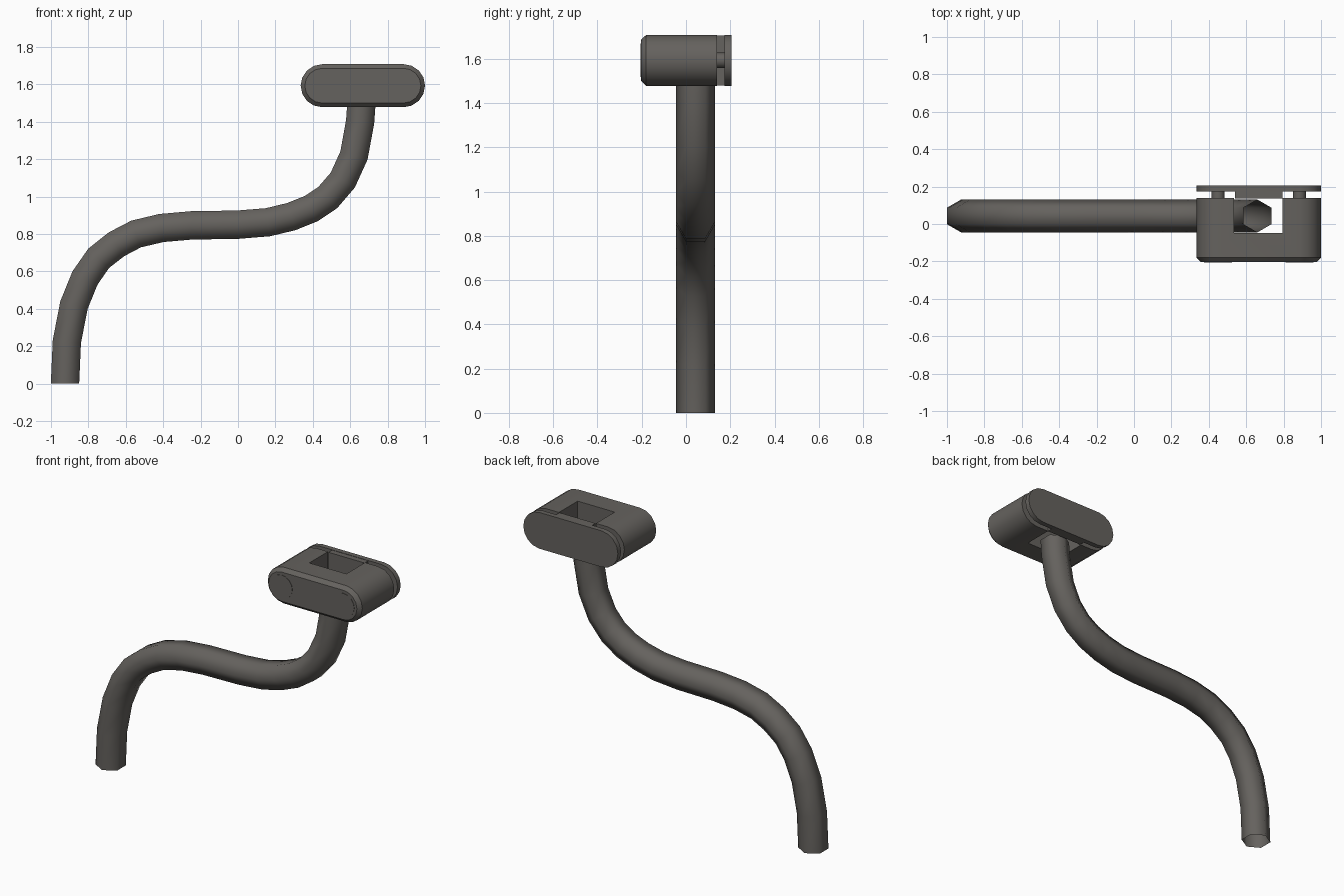
import bpy, bmesh, math
from mathutils import Vector

if "Cube" in bpy.data.objects:
    bpy.data.objects.remove(bpy.data.objects["Cube"])

grey = bpy.data.materials.new("warm dark grey")
grey.diffuse_color = (0.13, 0.122, 0.112, 1)
grey.use_nodes = True
grey.node_tree.nodes["Principled BSDF"].inputs["Base Color"].default_value = grey.diffuse_color

ZC, XL, XR = 1.593, 0.45, 0.885   # clamp axis height and end centres


def finish(name, bm, angle):
    bmesh.ops.recalc_face_normals(bm, faces=bm.faces)
    me = bpy.data.meshes.new(name)
    bm.to_mesh(me)
    bm.free()
    ob = bpy.data.objects.new(name, me)
    bpy.context.collection.objects.link(ob)
    me.materials.append(grey)
    smooth(ob, angle)
    return ob


def smooth(ob, angle):
    bpy.ops.object.select_all(action='DESELECT')
    ob.select_set(True)
    bpy.context.view_layer.objects.active = ob
    bpy.ops.object.shade_smooth_by_angle(angle=math.radians(angle))


def loft(name, rings, caps, angle):
    bm = bmesh.new()
    vs = [[bm.verts.new(p) for p in r] for r in rings]
    n = len(vs[0])
    for a, b in zip(vs, vs[1:]):
        for i in range(n):
            bm.faces.new((a[i], a[(i + 1) % n], b[(i + 1) % n], b[i]))
    if caps:
        bm.faces.new(vs[0])
        bm.faces.new(vs[-1])
    return finish(name, bm, angle)


def stadium(y, r, seg=8):
    pts = []
    for cx, start in ((XR, -90), (XL, 90)):
        for i in range(seg + 1):
            a = math.radians(start + 180 * i / seg)
            pts.append((cx + r * math.cos(a), y, ZC + r * math.sin(a)))
    return pts


def disc(x, y, r, n):
    return [(x + r * math.cos(math.tau * i / n), y, ZC + r * math.sin(math.tau * i / n))
            for i in range(n)]


def box(name, x0, x1, y0, y1, z0, z1):
    return loft(name, [[(x0, y0, z), (x1, y0, z), (x1, y1, z), (x0, y1, z)]
                       for z in (z0, z1)], True, 30)


# S-bent open hexagonal tube
path = [(-.925, 0), (-.915, .225), (-.877, .42), (-.818, .565), (-.745, .67),
        (-.65, .745), (-.545, .80), (-.41, .832), (-.25, .846), (0, .85),
        (.16, .863), (.285, .893), (.39, .935), (.48, .995), (.56, 1.088),
        (.62, 1.22), (.653, 1.4), (.66, 1.5)]
path = [Vector((x, .043, z)) for x, z in path]
rings = []
for i, p in enumerate(path):
    a, b = path[max(i - 1, 0)], path[min(i + 1, len(path) - 1)]
    t = Vector((0, 0, 1)) if i in (0, len(path) - 1) else (b - a).normalized()
    side = Vector((t.z, 0, -t.x))
    rings.append([p + 0.0875 * (side * math.cos(w) + Vector((0, 1, 0)) * math.sin(w))
                  for w in (math.radians(30 + 60 * k) for k in range(6))])
loft("bent_tube", rings, False, 80)

# clamp body with chamfered front and a slot cut in from the back
body = loft("clamp_body", [stadium(-.203, .093), stadium(-.18, .115), stadium(.14, .115)],
            True, 32)
cutter = box("slot_cutter", .535, .795, -.048, .3, 1.3, 1.9)
cutter.hide_render = True
mod = body.modifiers.new("slot", 'BOOLEAN')
mod.object = cutter
mod.operation = 'DIFFERENCE'
mod.solver = 'EXACT'
bpy.context.view_layer.objects.active = body
bpy.ops.object.modifier_apply(modifier="slot")
bpy.data.objects.remove(cutter)
smooth(body, 32)

# back plate and the rib that closes the slot
loft("back_plate", [stadium(.173, .115), stadium(.205, .115)], True, 32)
box("plate_rib", .54, .793, .137, .175, ZC - .113, ZC + .113)

# screws: heads on the front, shanks across the gap
for side, x in (("left", XL), ("right", XR)):
    loft(side + "_screw_head", [disc(x, -.205, .075, 16), disc(x, -.19, .075, 16)], True, 32)
    loft(side + "_screw_shank", [disc(x, .13, .035, 12), disc(x, .18, .035, 12)], True, 32)
